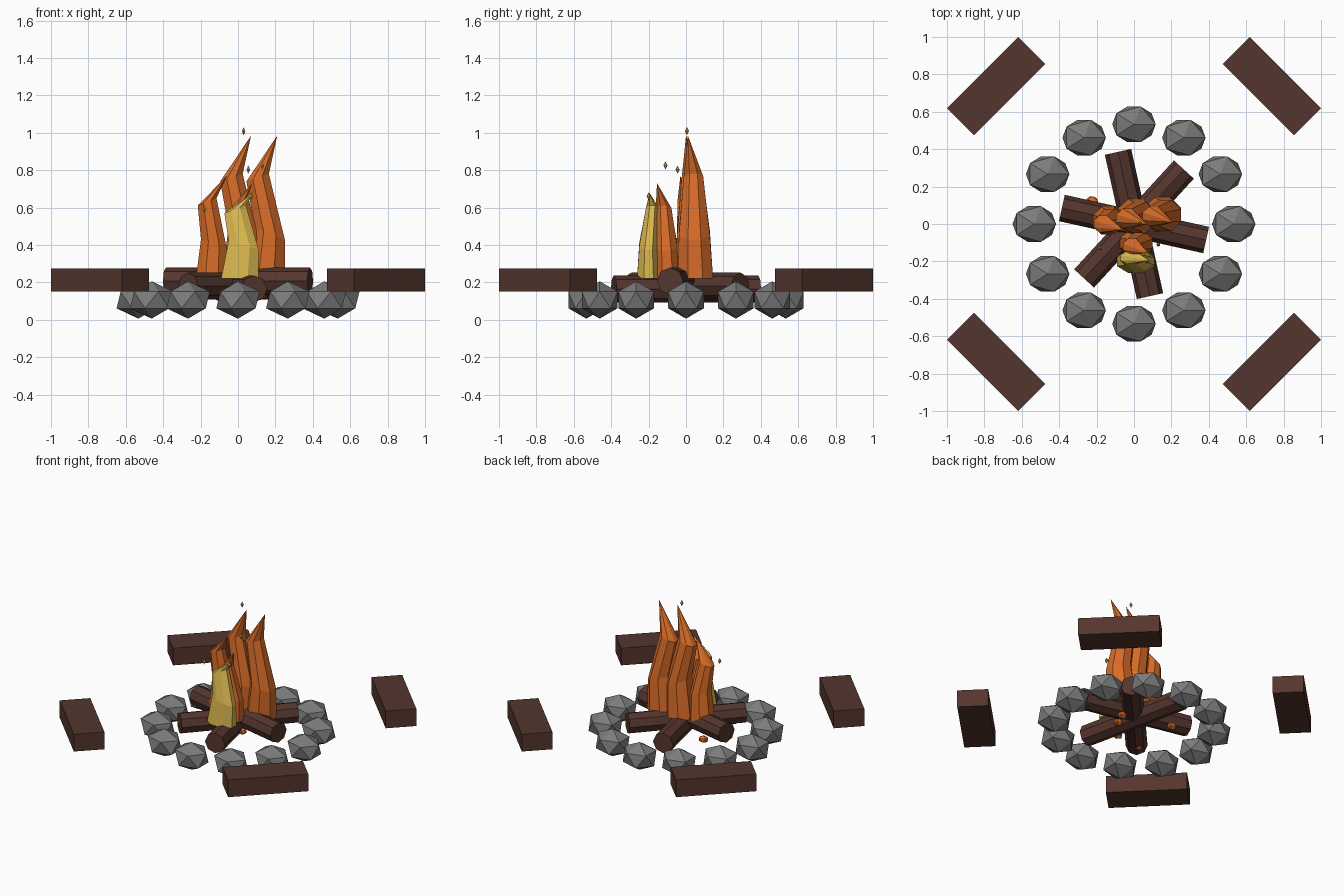
import bpy, bmesh, math
from mathutils import Matrix, Vector

if "Cube" in bpy.data.objects:
    bpy.data.objects.remove(bpy.data.objects["Cube"])


def material(name, rgb):
    m = bpy.data.materials.new(name)
    m.diffuse_color = (*rgb, 1)
    m.use_nodes = True
    m.node_tree.nodes["Principled BSDF"].inputs["Base Color"].default_value = m.diffuse_color
    return m


WOOD = material("brown wood", (0.09, 0.036, 0.027))
STONE = material("grey stone", (0.2, 0.2, 0.2))
ORANGE = material("orange flame", (0.69, 0.15, 0.021))
YELLOW = material("yellow flame", (0.72, 0.49, 0.08))


def finish(bm, name, mat):
    bmesh.ops.recalc_face_normals(bm, faces=bm.faces)
    me = bpy.data.meshes.new(name)
    bm.to_mesh(me)
    bm.free()
    me.materials.append(mat)
    ob = bpy.data.objects.new(name, me)
    bpy.context.collection.objects.link(ob)


def place(loc, scale=(1, 1, 1), rot=0):
    return (Matrix.Translation(loc) @ Matrix.Rotation(rot, 4, 'Z')
            @ Matrix.Diagonal((*scale, 1)))


def ico(name, mat, loc, scale):
    bm = bmesh.new()
    bmesh.ops.create_icosphere(bm, subdivisions=1, radius=1, matrix=place(loc, scale))
    finish(bm, name, mat)


def flame(name, mat, rings, tip, sides=8):
    """Loft of oval rings (x, y, z, radius x, radius y, tilt) closed at a tip."""
    bm = bmesh.new()
    loops = []
    for x, y, z, rx, ry, tilt in rings:
        loop = []
        for i in range(sides):
            a = math.tau * (i + 0.5) / sides
            c, s = math.cos(a) / math.cos(math.pi / sides), math.sin(a)
            loop.append(bm.verts.new((x + rx * c, y + ry * s * 1.08, z + tilt * c)))
        loops.append(loop)
    top = bm.verts.new(tip)
    bm.faces.new(loops[0])
    for lo, hi in zip(loops, loops[1:]):
        for i in range(sides):
            j = (i + 1) % sides
            bm.faces.new((lo[i], lo[j], hi[j], hi[i]))
    for i in range(sides):
        bm.faces.new((loops[-1][i], loops[-1][(i + 1) % sides], top))
    finish(bm, name, mat)


# Four benches facing the fire
for i in range(4):
    a = math.pi / 4 + i * math.pi / 2
    bm = bmesh.new()
    loc = (1.043 * math.cos(a), 1.043 * math.sin(a), 0.2125)
    bmesh.ops.create_cube(bm, size=1, matrix=place(loc, (0.205, 0.537, 0.125), a))
    finish(bm, f"bench_{i + 1}", WOOD)

# Ring of stones
for i in range(12):
    a = i * math.pi / 6
    ico(f"stone_{i + 1}", STONE, (0.533 * math.cos(a), 0.533 * math.sin(a), 0.106),
        (0.13, 0.112, 0.1))

# Three crossed logs
for i, (angle, z) in enumerate(((-12.5, 0.207), (-77.5, 0.165), (47.5, 0.18))):
    bm = bmesh.new()
    m = place((0, 0, z), rot=math.radians(angle)) @ Matrix.Rotation(math.pi / 2, 4, 'Y')
    bmesh.ops.create_cone(bm, cap_ends=True, segments=8, radius1=0.072, radius2=0.072,
                          depth=0.79, matrix=m)
    finish(bm, f"log_{i + 1}", WOOD)

# Tall flames, the same shape side by side
for name, dx, dy in (("flame_right", 0.15, 0.0), ("flame_middle", 0.01, -0.01)):
    flame(name, ORANGE, [
        (dx, 0.05 + dy, 0.22, 0.1, 0.095, 0),
        (dx + 0.02, 0.045 + dy, 0.46, 0.08, 0.083, -0.03),
        (dx - 0.045, 0.04 + dy, 0.76, 0.06, 0.052, 0.02)],
        (dx + 0.06, 0.01 + dy, 0.985))

# Shorter flames
flame("flame_left", ORANGE, [
    (-0.14, 0.02, 0.22, 0.085, 0.075, 0),
    (-0.13, 0.015, 0.41, 0.068, 0.065, -0.02),
    (-0.165, 0.0, 0.63, 0.05, 0.045, 0.02)], (-0.06, -0.03, 0.77))
flame("flame_front", ORANGE, [
    (0.01, -0.1, 0.22, 0.09, 0.07, 0),
    (0.03, -0.105, 0.39, 0.07, 0.06, -0.02),
    (-0.01, -0.12, 0.59, 0.05, 0.042, 0.02)], (0.075, -0.155, 0.73))
flame("flame_yellow", YELLOW, [
    (0.01, -0.2, 0.22, 0.1, 0.062, 0),
    (0.03, -0.2, 0.4, 0.08, 0.05, -0.025),
    (-0.015, -0.18, 0.59, 0.058, 0.034, 0.02)], (0.08, -0.195, 0.68))

# Embers under the logs
for i, (x, y) in enumerate(((-0.225, 0.12), (0.118, 0.022), (0, 0), (0.079, -0.066),
                            (-0.007, 0.11), (-0.22, -0.227), (-0.027, -0.2))):
    ico(f"ember_{i + 1}", ORANGE, (x, y, 0.13), (0.036, 0.032, 0.026))

# Sparks floating above the flames
for i, p in enumerate(((0.03, 0.005, 1.008), (0.055, -0.045, 0.803), (0.13, -0.11, 0.825),
                       (0.07, -0.2, 0.66), (-0.18, -0.13, 0.59))):
    bm = bmesh.new()
    for d, s in ((0.022, 1), (0.022, -1)):
        bmesh.ops.create_cone(bm, cap_ends=False, segments=6, radius1=0.011, radius2=0,
                              depth=d, matrix=place(Vector(p) + Vector((0, 0, s * d / 2)),
                                                    (1, 1, s)))
    bmesh.ops.remove_doubles(bm, verts=bm.verts, dist=0.0005)
    finish(bm, f"spark_{i + 1}", YELLOW)
